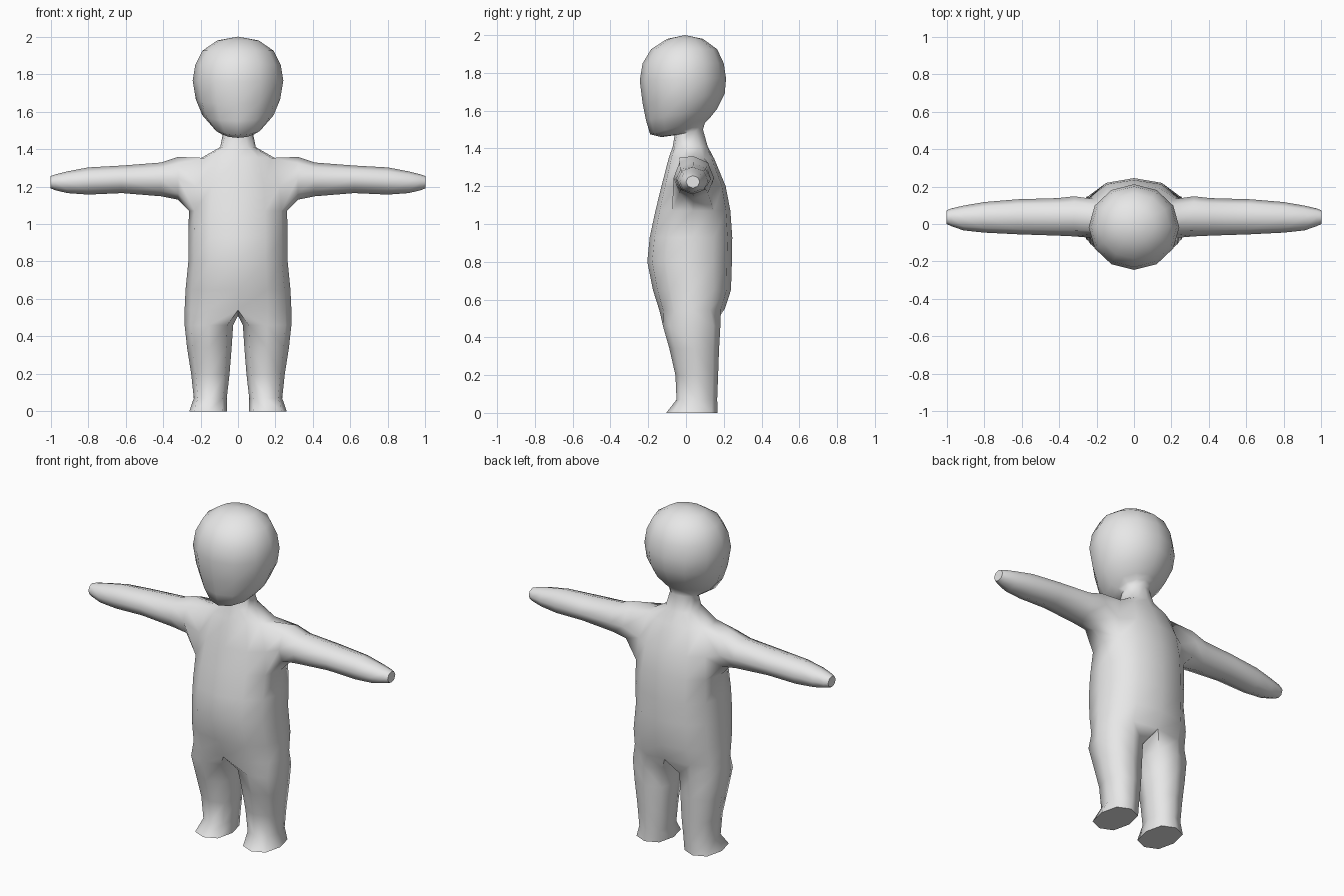
import bpy, bmesh, math

if "Cube" in bpy.data.objects:
    bpy.data.objects.remove(bpy.data.objects["Cube"])

N = 12        # sides of the trunk and head
LIMB = 8      # sides of the arms and legs

skin = bpy.data.materials.new("light grey")
skin.diffuse_color = (0.8, 0.8, 0.8, 1)
skin.use_nodes = True
skin.node_tree.nodes["Principled BSDF"].inputs["Base Color"].default_value = skin.diffuse_color

bm = bmesh.new()


def soft(v, p):
    """Round (p = 1) to boxier (p < 1) cross-section coordinate."""
    return math.copysign(abs(v) ** p, v)


def trunk_ring(z_front, z_back, half_x, y_front, y_back, p):
    """Ring starting at the front centre and running towards +x."""
    ring = []
    yc, hy = (y_front + y_back) / 2, (y_back - y_front) / 2
    for k in range(N):
        a = 2 * math.pi * k / N
        s, c = soft(math.sin(a), p), soft(math.cos(a), p)
        z = (z_front + z_back) / 2 + c * (z_front - z_back) / 2
        ring.append(bm.verts.new((half_x * s, yc - hy * c, z)))
    return ring


def bridge(a, b, skip=()):
    n = len(a)
    for k in range(n):
        if k not in skip:
            j = (k + 1) % n
            bm.faces.new((a[k], a[j], b[j], b[k]))


# Trunk and head sections: z front, z back, half width, y front, y back
trunk = [
    (0.54, 0.55, 0.285, -0.14, 0.205),   # hips
    (0.65, 0.65, 0.28, -0.175, 0.238),
    (0.80, 0.80, 0.265, -0.205, 0.243),  # belly
    (0.93, 0.93, 0.265, -0.192, 0.245),
    (1.07, 1.07, 0.262, -0.162, 0.235),  # under the arms
    (1.20, 1.20, 0.25, -0.13, 0.21),
    (1.355, 1.345, 0.20, -0.09, 0.15),   # shoulders
    (1.41, 1.41, 0.095, -0.07, 0.115),
]
head = [
    (1.47, 1.50, 0.08, -0.06, 0.09),     # neck
    (1.46, 1.535, 0.10, -0.13, 0.10),    # under the chin
    (1.475, 1.56, 0.135, -0.19, 0.125),
    (1.55, 1.61, 0.19, -0.212, 0.165),
    (1.64, 1.69, 0.225, -0.23, 0.205),
    (1.76, 1.77, 0.242, -0.245, 0.212),
    (1.85, 1.85, 0.228, -0.23, 0.20),
    (1.925, 1.925, 0.19, -0.185, 0.165),
    (1.98, 1.98, 0.11, -0.10, 0.09),
]
rings = [trunk_ring(*r, 0.85) for r in trunk] + [trunk_ring(*r, 1.0) for r in head]
for i in range(len(rings) - 1):
    bridge(rings[i], rings[i + 1], skip=(2, 3, 8, 9) if i in (4, 5) else ())

# Crown of the head
crown = bm.verts.new((0, -0.005, 2.0))
for k in range(N):
    bm.faces.new((rings[-1][k], rings[-1][(k + 1) % N], crown))

# Arm sections: x, y front, y back, z low, z high
arm = [
    (0.32, -0.066, 0.148, 1.13, 1.358),
    (0.41, -0.062, 0.138, 1.148, 1.328),
    (0.62, -0.055, 0.132, 1.165, 1.312),
    (0.80, -0.046, 0.117, 1.157, 1.302),
    (0.91, -0.034, 0.098, 1.165, 1.281),
    (0.975, -0.012, 0.083, 1.18, 1.265),
    (1.00, 0.0, 0.073, 1.19, 1.256),
]
# Leg sections: z, x inner, x outer, y front, y back
leg = [
    (0.46, 0.026, 0.285, -0.122, 0.182),
    (0.34, 0.034, 0.272, -0.088, 0.175),
    (0.20, 0.045, 0.25, -0.056, 0.17),
    (0.07, 0.06, 0.236, -0.05, 0.165),
    (0.00, 0.06, 0.26, -0.105, 0.168),
]
crotch = bm.verts.new((0, 0.03, 0.51))

for side in (1, -1):
    def at(i, k):
        return rings[i][(side * k) % N]

    # Arm grown from the shoulder opening
    loop = [at(6, 2), at(6, 3), at(6, 4), at(5, 4), at(4, 4), at(4, 3), at(4, 2), at(5, 2)]
    for x, y0, y1, z0, z1 in arm:
        ring = []
        for k in range(LIMB):
            a = math.radians(135 - 45 * k)
            ring.append(bm.verts.new((side * x,
                                      (y0 + y1) / 2 - math.cos(a) * (y1 - y0) / 2 * -1,
                                      (z0 + z1) / 2 + math.sin(a) * (z1 - z0) / 2)))
        bridge(loop, ring)
        loop = ring
    bm.faces.new(loop)

    # Leg grown from half of the hip ring plus the crotch
    loop = [at(0, k) for k in range(7)] + [crotch]
    for z, x0, x1, y0, y1 in leg:
        ring = []
        for k in range(LIMB):
            a = math.radians((k - 3) * 45)
            c, s = soft(math.cos(a), 0.8), soft(math.sin(a), 0.8)
            ring.append(bm.verts.new((side * ((x0 + x1) / 2 + c * (x1 - x0) / 2),
                                      (y0 + y1) / 2 + s * (y1 - y0) / 2, z)))
        bridge(loop, ring)
        loop = ring
    bm.faces.new(loop)

# Remove the unused points inside the shoulder openings
bmesh.ops.delete(bm, geom=[v for v in bm.verts if not v.link_faces], context='VERTS')
bmesh.ops.recalc_face_normals(bm, faces=bm.faces[:])

mesh = bpy.data.meshes.new("body")
bm.to_mesh(mesh)
bm.free()
mesh.materials.append(skin)
body = bpy.data.objects.new("body", mesh)
bpy.context.collection.objects.link(body)
bpy.context.view_layer.objects.active = body
body.select_set(True)
bpy.ops.object.shade_smooth_by_angle(angle=math.radians(65))
